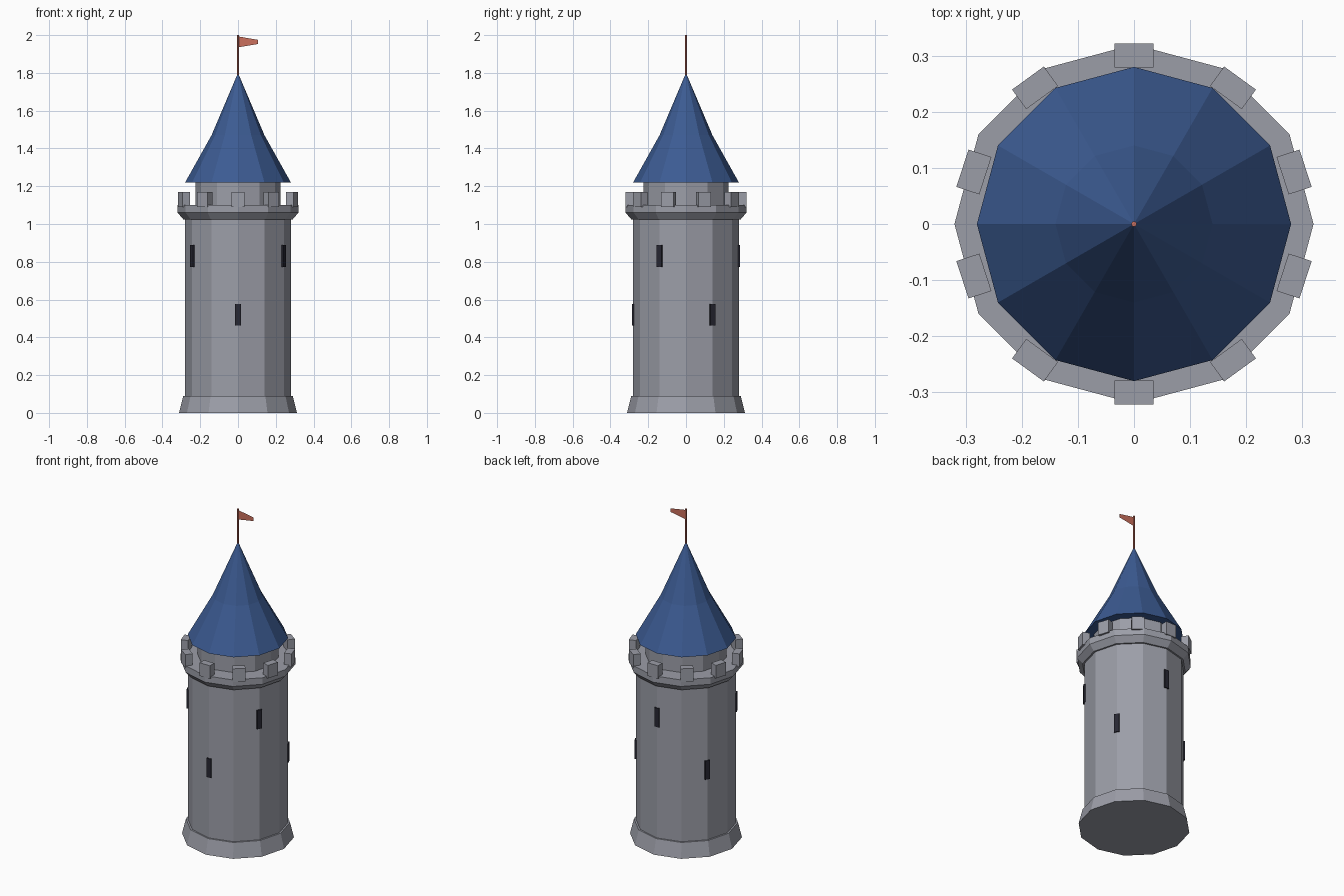
import bpy, bmesh, math
from mathutils import Matrix

if "Cube" in bpy.data.objects:
    bpy.data.objects.remove(bpy.data.objects["Cube"])


def material(name, color):
    m = bpy.data.materials.new(name)
    m.diffuse_color = (*color, 1)
    m.use_nodes = True
    m.node_tree.nodes["Principled BSDF"].inputs["Base Color"].default_value = m.diffuse_color
    return m


STONE = material("grey stone", (0.33, 0.34, 0.39))
ROOF = material("blue roof", (0.045, 0.105, 0.29))
DARK = material("dark opening", (0.02, 0.02, 0.032))
RED = material("red flag", (0.60, 0.16, 0.11))


def finish(name, bm, mat):
    bmesh.ops.recalc_face_normals(bm, faces=bm.faces[:])
    me = bpy.data.meshes.new(name)
    bm.to_mesh(me)
    bm.free()
    me.materials.append(mat)
    ob = bpy.data.objects.new(name, me)
    bpy.context.collection.objects.link(ob)
    return ob


def turned(name, profile, mat, sides=12):
    """Closed, flat-sided solid from (radius, z) pairs; radius 0 makes a tip."""
    bm = bmesh.new()
    rings = []
    for r, z in profile:
        n = sides if r > 0 else 1
        rings.append([bm.verts.new((r * math.cos(2 * math.pi * i / sides),
                                    r * math.sin(2 * math.pi * i / sides), z))
                      for i in range(n)])
    for a, b in zip(rings, rings[1:]):
        for i in range(sides):
            j = (i + 1) % sides
            if len(b) == 1:
                bm.faces.new((a[i], a[j], b[0]))
            else:
                bm.faces.new((a[i], a[j], b[j], b[i]))
    for ring in (rings[0], rings[-1]):
        if len(ring) > 1:
            bm.faces.new(ring)
    return finish(name, bm, mat)


def radial_box(name, angle, radius, z, size, mat):
    """Box with size (radial, tangential, height) facing outward at an angle."""
    bm = bmesh.new()
    mat4 = (Matrix.Rotation(math.radians(angle), 4, 'Z')
            @ Matrix.Translation((radius, 0, z))
            @ Matrix.Diagonal((*size, 1)))
    bmesh.ops.create_cube(bm, size=1, matrix=mat4)
    return finish(name, bm, mat)


# Stone tower
turned("base", [(0.312, 0), (0.29, 0.09)], STONE)
turned("tower_wall", [(0.28, 0.05), (0.28, 1.06)], STONE)
turned("parapet_ledge", [(0.29, 1.025), (0.32, 1.06), (0.32, 1.10)], STONE)
turned("upper_drum", [(0.225, 1.08), (0.225, 1.225)], STONE)

# Battlements
for i in range(10):
    radial_box(f"merlon_{i + 1}", 90 + 36 * i, 0.30, 1.13,
               (0.043, 0.07, 0.08), STONE)

# Arrow slits, alternating low and high around the wall
for i in range(6):
    radial_box(f"arrow_slit_{i + 1}", -90 + 60 * i, 0.2805,
               0.83 if i % 2 else 0.52, (0.0095, 0.03, 0.115), DARK)

# Flared roof
turned("roof", [(0.28, 1.22), (0.14, 1.47), (0, 1.80)], ROOF)

# Pole and flag
turned("flag_pole", [(0.005, 1.78), (0.005, 2.0)], RED, 6)
bm = bmesh.new()
bm.faces.new([bm.verts.new((x, 0, z)) for x, z in
              ((0, 1.935), (0.105, 1.953), (0.105, 1.975), (0, 1.993))])
finish("flag", bm, RED)
